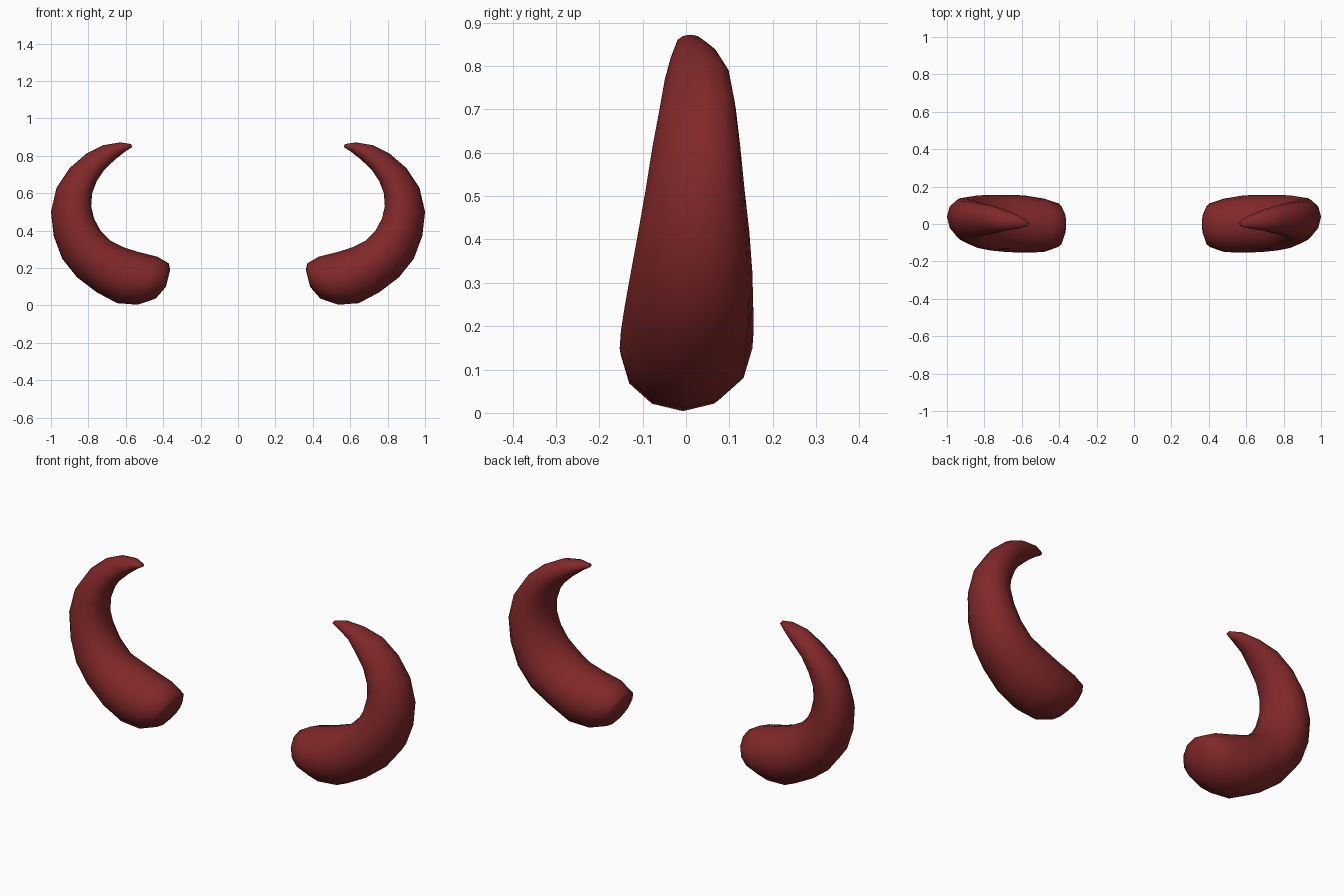
import bpy, bmesh, math
from mathutils import Vector

if "Cube" in bpy.data.objects:
    bpy.data.objects.remove(bpy.data.objects["Cube"])

SIDES = 12
mat = bpy.data.materials.new("dark_red")
mat.diffuse_color = (0.22, 0.021, 0.022, 1)
mat.use_nodes = True
mat.node_tree.nodes["Principled BSDF"].inputs["Base Color"].default_value = mat.diffuse_color

# Rings from base to tip: inner x,z, outer x,z, y centre, y half-width
RINGS = [
    (.363, .190, .385, .100, .000, .060),
    (.370, .225, .440, .037, -.006, .117),
    (.430, .260, .535, .004, -.007, .143),
    (.530, .285, .645, .012, .000, .153),
    (.610, .310, .755, .070, .003, .153),
    (.680, .345, .860, .150, .007, .148),
    (.735, .400, .940, .250, .013, .140),
    (.770, .465, .985, .370, .018, .128),
    (.785, .530, 1.00, .500, .021, .114),
    (.780, .600, .970, .630, .024, .101),
    (.755, .665, .900, .735, .027, .088),
    (.715, .725, .810, .812, .025, .074),
    (.655, .782, .720, .857, .020, .055),
    (.600, .825, .630, .872, .010, .034),
    (.565, .847, .572, .863, .002, .013),
]


def horn(name, side):
    bm = bmesh.new()
    loops = []
    for i, (ix, iz, ox, oz, yc, hy) in enumerate(RINGS):
        inner, outer = Vector((ix, 0, iz)), Vector((ox, 0, oz))
        mid, half = (inner + outer) / 2, (outer - inner) / 2
        lean = .018 if 4 < i < 12 else 0     # outer ridge sits slightly back
        loop = []
        for k in range(SIDES):
            a = 2 * math.pi * k / SIDES
            p = mid + half * math.cos(a)
            p.y = yc + hy * math.sin(a) + lean * math.cos(a)
            p.x *= side
            loop.append(bm.verts.new(p))
        loops.append(loop)
    for a, b in zip(loops, loops[1:]):
        for k in range(SIDES):
            n = (k + 1) % SIDES
            bm.faces.new((a[k], a[n], b[n], b[k]))
    # Rounded end caps
    bm.faces.new(loops[0])
    bm.faces.new(loops[-1])
    bmesh.ops.recalc_face_normals(bm, faces=bm.faces)
    for f in bm.faces:
        f.smooth = True
    me = bpy.data.meshes.new(name)
    bm.to_mesh(me)
    bm.free()
    me.materials.append(mat)
    ob = bpy.data.objects.new(name, me)
    bpy.context.collection.objects.link(ob)


horn("right_horn", 1)
horn("left_horn", -1)
